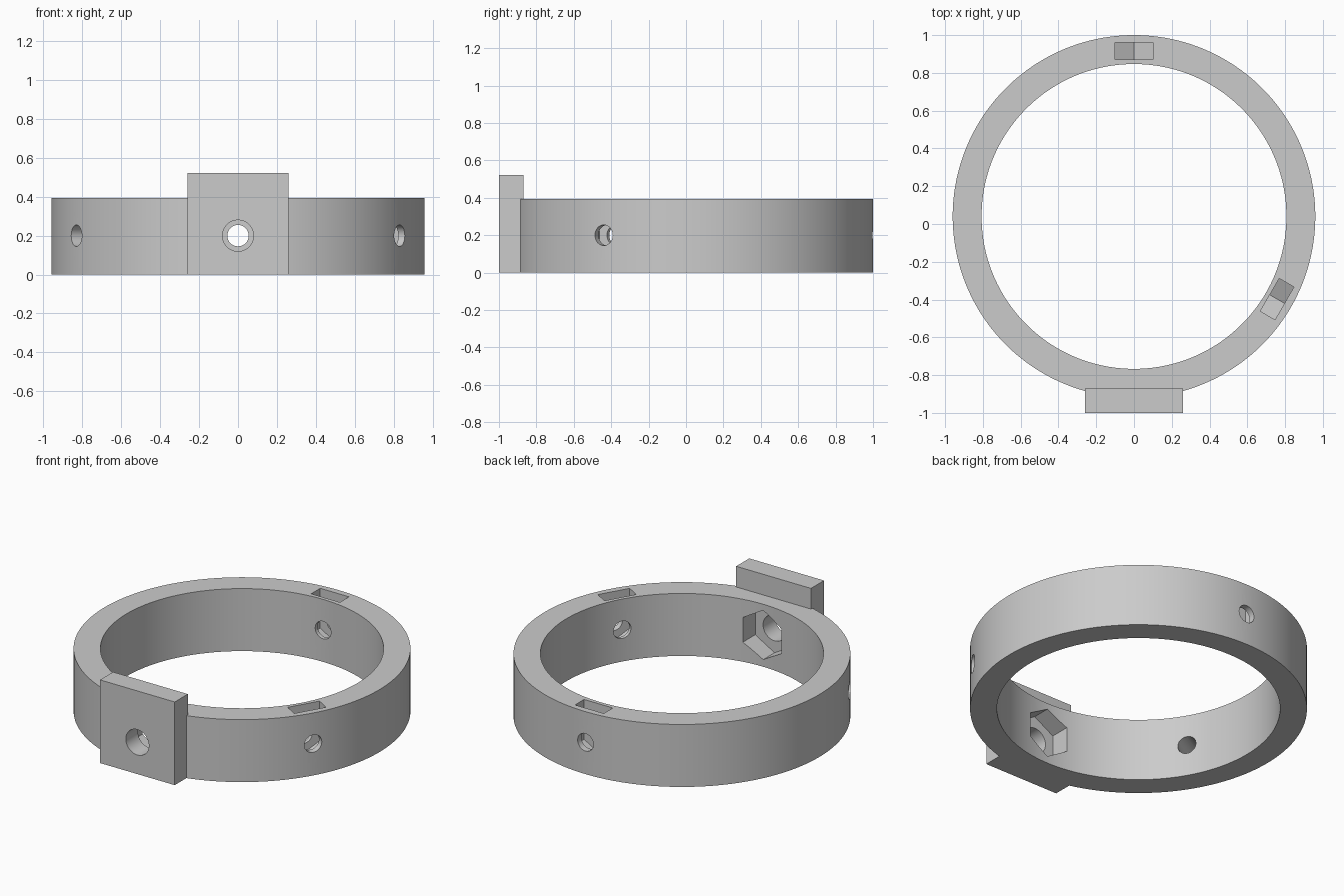
import bpy
import bmesh
from math import radians, pi
from mathutils import Matrix, Vector

if "Cube" in bpy.data.objects:
    bpy.data.objects.remove(bpy.data.objects["Cube"])

CENTRE = Vector((0, 0.04, 0))
OUTER, INNER, HEIGHT = 0.96, 0.807, 0.393
HOLE_Z = 0.2

grey = bpy.data.materials.new("plain grey")
grey.use_nodes = True
colour = (0.6, 0.6, 0.6, 1)
grey.diffuse_color = colour
grey.node_tree.nodes["Principled BSDF"].inputs["Base Color"].default_value = colour


def finish(bm, name):
    bmesh.ops.recalc_face_normals(bm, faces=bm.faces)
    mesh = bpy.data.meshes.new(name)
    bm.to_mesh(mesh)
    bm.free()
    mesh.materials.append(grey)
    obj = bpy.data.objects.new(name, mesh)
    bpy.context.scene.collection.objects.link(obj)
    return obj


def prism(name, sides, radius, depth, matrix):
    bm = bmesh.new()
    bmesh.ops.create_cone(bm, cap_ends=True, segments=sides, radius1=radius,
                          radius2=radius, depth=depth, matrix=matrix)
    return finish(bm, name)


def box(name, low, high):
    low, high = Vector(low), Vector(high)
    bm = bmesh.new()
    bmesh.ops.create_cube(bm, size=1, matrix=Matrix.Translation((low + high) / 2)
                          @ Matrix.Diagonal((*(high - low), 1)))
    return finish(bm, name)


def radial(angle):
    """Frame at the collar centre whose x axis points outwards."""
    return Matrix.Translation(CENTRE) @ Matrix.Rotation(angle, 4, "Z")


def along_x(distance):
    return Matrix.Translation((distance, 0, HOLE_Z)) @ Matrix.Rotation(pi / 2, 4, "Y")


def nut_slot(name, angle):
    """Slot open at the top with a pointed floor that holds a hex nut."""
    half, r = 0.1, 0.115
    profile = [(-half, HEIGHT + 0.1), (-half, HOLE_Z - r / 2), (0, HOLE_Z - r),
               (half, HOLE_Z - r / 2), (half, HEIGHT + 0.1)]
    bm = bmesh.new()
    face = bm.faces.new([bm.verts.new((0.83, y, z)) for y, z in profile])
    out = bmesh.ops.extrude_face_region(bm, geom=[face])
    moved = [v for v in out["geom"] if isinstance(v, bmesh.types.BMVert)]
    bmesh.ops.translate(bm, verts=moved, vec=(0.09, 0, 0))
    bm.transform(radial(angle))
    return finish(bm, name)


# Collar body, mounting plate and bore
lift = Matrix.Translation(CENTRE + Vector((0, 0, HEIGHT / 2)))
collar = prism("collar", 180, OUTER, HEIGHT, lift)
plate = box("mounting_plate", (-0.26, -1, 0), (0.26, -0.87, 0.523))
bore = prism("bore_cutter", 180, INNER, HEIGHT * 3, lift)
steps = [(plate, "UNION"), (bore, "DIFFERENCE")]

# Three clamping screws, each with a nut slot
for degrees in (90, 210, 330):
    angle = radians(degrees)
    hole = prism("screw_hole_cutter", 32, 0.055, 0.5, radial(angle) @ along_x(0.9))
    steps += [(nut_slot("nut_slot_cutter", angle), "DIFFERENCE"), (hole, "DIFFERENCE")]

# Front bolt hole with a hexagonal pocket on the inside
front = radial(-pi / 2)
bolt = prism("bolt_hole_cutter", 48, 0.08, 0.6, front @ along_x(0.9))
pocket = prism("hex_pocket_cutter", 6, 0.155, 0.3,
               front @ along_x(0.77) @ Matrix.Rotation(pi / 2, 4, "Z"))
steps += [(bolt, "DIFFERENCE"), (pocket, "DIFFERENCE")]

for other, operation in steps:
    mod = collar.modifiers.new(other.name, "BOOLEAN")
    mod.object, mod.operation, mod.solver = other, operation, "EXACT"
    other.hide_render = True

# Bake the cuts and drop the helpers
bpy.context.view_layer.update()
graph = bpy.context.evaluated_depsgraph_get()
baked = bpy.data.meshes.new_from_object(collar.evaluated_get(graph))
collar.modifiers.clear()
collar.data = baked
baked.materials.clear()
baked.materials.append(grey)
for other, _ in steps:
    bpy.data.objects.remove(other)

bpy.ops.object.select_all(action="DESELECT")
collar.select_set(True)
bpy.context.view_layer.objects.active = collar
bpy.ops.object.shade_smooth_by_angle(angle=radians(30))
